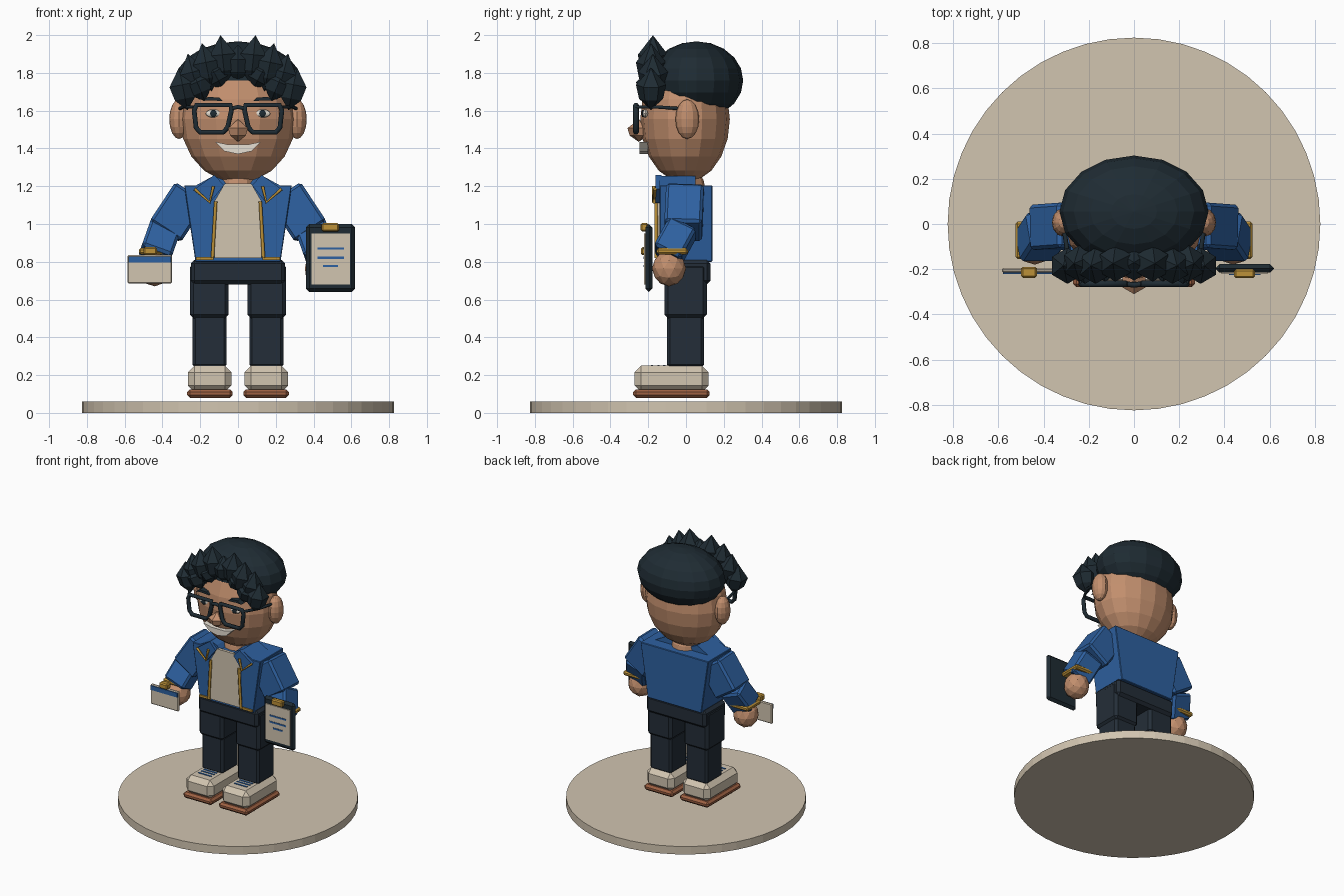
import bpy, bmesh, math
from mathutils import Vector, Matrix

if "Cube" in bpy.data.objects:
    bpy.data.objects.remove(bpy.data.objects["Cube"])


def material(name, *srgb):
    lin = [((c + 0.055) / 1.055) ** 2.4 for c in srgb] + [1]
    m = bpy.data.materials.new(name)
    m.use_nodes = True
    m.diffuse_color = lin
    bsdf = next(n for n in m.node_tree.nodes if n.type == 'BSDF_PRINCIPLED')
    bsdf.inputs["Base Color"].default_value = lin
    return m


SKIN = material("skin", .76, .56, .43)
HAIR = material("hair_dark", .12, .17, .20)
PANTS = material("trouser_navy", .14, .18, .22)
BLUE = material("jacket_blue", .18, .38, .63)
CREAM = material("cream", .82, .77, .69)
GOLD = material("gold", .74, .57, .22)
BROWN = material("sole_brown", .62, .38, .26)
WHITE = material("white", .93, .90, .85)


def finish(name, bm, mat, bevel=0):
    bmesh.ops.recalc_face_normals(bm, faces=bm.faces)
    me = bpy.data.meshes.new(name)
    bm.to_mesh(me)
    bm.free()
    me.materials.append(mat)
    ob = bpy.data.objects.new(name, me)
    bpy.context.collection.objects.link(ob)
    if bevel:
        mod = ob.modifiers.new("bevel", 'BEVEL')
        mod.width, mod.segments = bevel, 1
    return ob


def box(name, x, y, z, mat, bevel=0, taper=1):
    """Box from (min, max) pairs; taper scales the bottom in x."""
    bm = bmesh.new()
    bmesh.ops.create_cube(bm, size=1)
    mid = [(a + b) / 2 for a, b in (x, y, z)]
    for v in bm.verts:
        k = taper if v.co.z < 0 else 1
        v.co = Vector((mid[0] + v.co.x * abs(x[1] - x[0]) * k,
                       mid[1] + v.co.y * (y[1] - y[0]),
                       mid[2] + v.co.z * (z[1] - z[0])))
    return finish(name, bm, mat, bevel)


def limb(name, p0, p1, w, d, mat, bevel=0.015):
    """Box of width w and depth d running from p0 to p1."""
    a, b = Vector(p0), Vector(p1)
    zz = (b - a).normalized()
    xx = Vector((0, 1, 0)).cross(zz).normalized()
    rot = Matrix((xx, zz.cross(xx), zz)).transposed().to_4x4()
    bm = bmesh.new()
    bmesh.ops.create_cube(bm, size=1)
    bm.transform(Matrix.Translation((a + b) / 2) @ rot @ Matrix.Diagonal((w, d, (b - a).length, 1)))
    return finish(name, bm, mat, bevel)


def ball(name, c, r, mat, seg=16, rings=10, ico=False):
    bm = bmesh.new()
    if ico:
        bmesh.ops.create_icosphere(bm, subdivisions=2, radius=1)
    else:
        bmesh.ops.create_uvsphere(bm, u_segments=seg, v_segments=rings, radius=1)
    bm.transform(Matrix.Translation(c) @ Matrix.Diagonal((*r, 1)))
    return finish(name, bm, mat)


def plate(name, pts, y0, y1, mat, s=1, bevel=0):
    """Polygon in x and z extruded from y0 to y1; s mirrors it in x."""
    bm = bmesh.new()
    f = bm.faces.new([bm.verts.new((s * x, y0, z)) for x, z in pts])
    ext = bmesh.ops.extrude_face_region(bm, geom=[f])["geom"]
    for v in ext:
        if isinstance(v, bmesh.types.BMVert):
            v.co.y = y1
    return finish(name, bm, mat, bevel)


def tube(name, pts, r, mat, closed=False):
    cu = bpy.data.curves.new(name + "_path", 'CURVE')
    cu.dimensions, cu.bevel_depth, cu.bevel_resolution = '3D', r, 1
    cu.use_fill_caps = True
    sp = cu.splines.new('POLY')
    sp.points.add(len(pts) - 1)
    for p, co in zip(sp.points, pts):
        p.co = (*co, 1)
    sp.use_cyclic_u = closed
    tmp = bpy.data.objects.new(name + "_path", cu)
    bm = bmesh.new()
    bm.from_mesh(bpy.data.meshes.new_from_object(tmp))
    bpy.data.objects.remove(tmp)
    return finish(name, bm, mat)


def lock(name, c, r, half, tilt, mat):
    """Pointed six-sided tuft leaning sideways by tilt."""
    bm = bmesh.new()
    low, top = bm.verts.new((0, 0, -half)), bm.verts.new((0, 0, half))
    rows = [[bm.verts.new((k * r * math.cos(i * math.pi / 3 + math.pi / 6),
                           k * r * math.sin(i * math.pi / 3 + math.pi / 6), z * half))
             for i in range(6)] for k, z in ((.8, -.45), (1, .2))]
    for i in range(6):
        j = (i + 1) % 6
        bm.faces.new((low, rows[0][j], rows[0][i]))
        bm.faces.new((rows[0][i], rows[0][j], rows[1][j], rows[1][i]))
        bm.faces.new((rows[1][i], rows[1][j], top))
    bm.transform(Matrix.Translation(c) @ Matrix.Rotation(tilt, 4, 'Y'))
    return finish(name, bm, mat)


# Round base
disc = bmesh.new()
bmesh.ops.create_cone(disc, cap_ends=True, segments=48, radius1=.825, radius2=.825, depth=.06,
                      matrix=Matrix.Translation((0, 0, .03)))
finish("base", disc, CREAM)

# Torso, shirt, neck, hips
box("hips", (-.25, .25), (-.13, .13), (.68, .81), PANTS, .02)
box("jacket", (-.285, .285), (-.14, .14), (.8, 1.205), BLUE, .004, taper=.79)
plate("shirt", [(-.125, .82), (-.125, 1.12), (-.07, 1.215), (.07, 1.215), (.125, 1.12), (.125, .82)],
      -.13, -.152, CREAM)
ball("neck", (0, 0, 1.2), (.1, .1, .09), SKIN, 12, 8)

# Head
ball("head", (0, -.005, 1.555), (.305, .237, .337), SKIN)
ball("hair_cap", (0, .055, 1.76), (.33, .248, .207), HAIR, 16, 10)
lock("nose", (0, -.25, 1.495), .06, .06, 0, SKIN)
plate("smile", [(-.12, 1.435), (-.05, 1.42), (.05, 1.42), (.12, 1.435), (.07, 1.385), (0, 1.37), (-.07, 1.385)],
      -.2, -.245, WHITE)
lock("hair_lock_middle", (0, -.17, 1.85), .08, .1, 0, HAIR)
tube("glasses_bridge", [(-.04, -.265, 1.61), (0, -.27, 1.62), (.04, -.265, 1.61)], .012, HAIR)

TUFTS = [(.08, 1.87, .13, .1), (.165, 1.83, .13, .2), (.235, 1.78, .125, .25),
         (.29, 1.715, .115, .2), (.12, 1.79, .08, .5), (.21, 1.735, .09, .4)]

for s, side in ((-1, "right"), (1, "left")):
    # Hair tufts and ears
    for i, (x, z, half, tilt) in enumerate(TUFTS):
        lock(f"hair_lock_{side}_{i}", (s * x, -.175 - .01 * (i % 2), z), .08, half, s * tilt, HAIR)
    ball("ear_" + side, (s * .312, .007, 1.555), (.052, .063, .105), SKIN, 12, 8)

    # Eyes, brows and glasses
    ball("eye_white_" + side, (s * .13, -.215, 1.585), (.042, .015, .022), WHITE, 12, 6)
    ball("pupil_" + side, (s * .13, -.228, 1.585), (.019, .008, .02), HAIR, 10, 6)
    plate("brow_" + side, [(.08, 1.65), (.1, 1.67), (.16, 1.672), (.19, 1.65), (.16, 1.655), (.1, 1.652)],
          -.19, -.235, HAIR, s)
    rim = [(.04, 1.63), (.22, 1.63), (.232, 1.6), (.222, 1.51), (.2, 1.485), (.08, 1.485), (.055, 1.51), (.035, 1.6)]
    tube("glasses_rim_" + side, [(s * x, -.265, z) for x, z in rim], .015, HAIR, True)
    tube("glasses_temple_" + side, [(s * .23, -.262, 1.62), (s * .29, -.16, 1.62), (s * .31, -.02, 1.61)], .01, HAIR)

    # Collar and gold jacket trim
    plate("collar_" + side, [(.125, 1.26), (.23, 1.185), (.15, 1.11), (.075, 1.205)], -.13, -.162, BLUE, s)
    plate("collar_shoulder_" + side, [(.05, 1.2), (.08, 1.235), (.13, 1.255), (.23, 1.2)], -.14, .05, BLUE, s)
    tube("collar_trim_" + side, [(s * .23, -.165, 1.185), (s * .15, -.17, 1.115), (s * .13, -.17, 1.2)], .009, GOLD)
    tube("front_trim_" + side, [(s * .118, -.158, 1.12), (s * .135, -.158, .82)], .01, GOLD)
    box("hem_trim_" + side, (s * .13, s * .222), (-.15, -.13), (.81, .826), GOLD)

    # Arms and hands
    limb("upper_arm_" + side, (s * .25, -.005, 1.165), (s * .385, -.015, .96), .2, .2, BLUE)
    limb("forearm_" + side, (s * .385, -.015, .985), (s * .44, -.1, .83), .17, .16, BLUE)
    box("cuff_band_" + side, (s * .352, s * .525), (-.155, .01), (.838, .872), GOLD, .01)
    ball("hand_" + side, (s * .44, -.09, .765), (.09, .09, .095), SKIN, ico=True)

    # Legs and shoes
    box("thigh_" + side, (s * .05, s * .255), (-.115, .11), (.5, .79), PANTS, .02)
    box("shin_" + side, (s * .06, s * .24), (-.1, .095), (.24, .52), PANTS, .015)
    box("shoe_" + side, (s * .035, s * .265), (-.272, .12), (.11, .25), CREAM, .035)
    box("sole_" + side, (s * .028, s * .27), (-.28, .125), (.08, .125), BROWN, .015)
    for y in (-.18, -.145, -.115):
        box("lace_" + side, (s * .095, s * .205), (y - .006, y + .006), (.248, .254), BLUE)

# Card in the right hand
box("card", (-.585, -.35), (-.215, -.195), (.685, .835), CREAM, .006)
box("card_stripe", (-.58, -.355), (-.222, -.214), (.795, .828), BLUE)
box("card_clip", (-.5, -.43), (-.238, -.19), (.835, .878), GOLD, .008)

# Clipboard in the left hand
box("clipboard", (.36, .62), (-.215, -.178), (.64, 1.0), HAIR, .018)
box("clipboard_paper", (.388, .592), (-.222, -.214), (.68, .95), CREAM)
box("clipboard_clip", (.443, .535), (-.24, -.2), (.96, 1.005), GOLD, .008)
for z, half in ((.87, .07), (.822, .07), (.778, .04)):
    box("paper_line", (.49 - half, .49 + half), (-.225, -.221), (z - .006, z + .006), BLUE)
